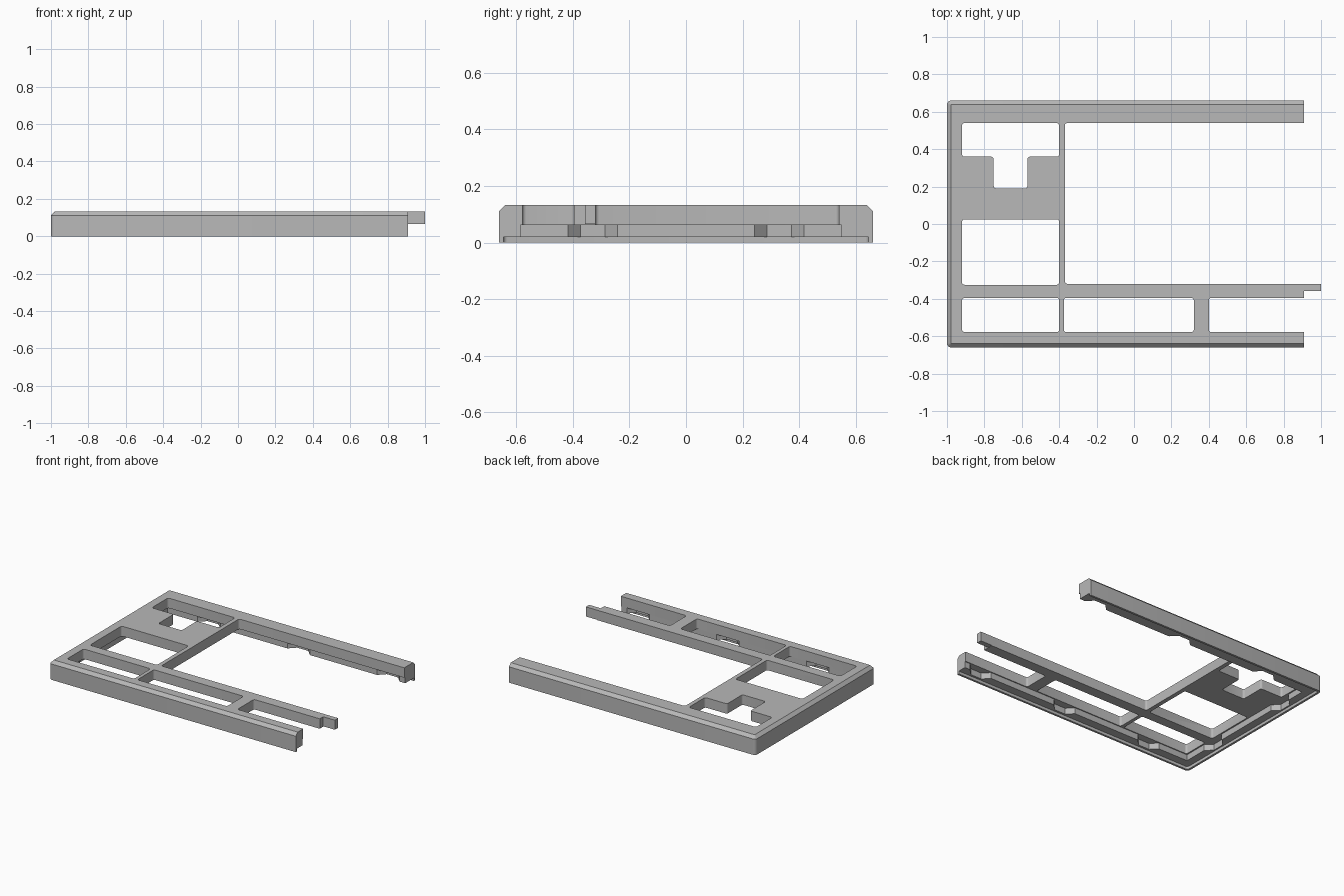
import bpy, bmesh

cube = bpy.data.objects.get("Cube")
if cube:
    bpy.data.objects.remove(cube, do_unlink=True)

grey = bpy.data.materials.new("matte grey")
grey.use_nodes = True
grey.diffuse_color = (0.48, 0.48, 0.48, 1)
grey.node_tree.nodes["Principled BSDF"].inputs["Base Color"].default_value = (0.48, 0.48, 0.48, 1)

H = 0.132       # frame height
DECK = 0.0625   # underside of the deck
LIP = 0.02      # height of the thin outer lip
END = 0.91      # open end of the frame
FAR = 1.2       # beyond the open end


def prism(name, pts, z0, z1, radius=0.0, chamfer=0.0):
    """Extrude an outline upwards, round its upright edges, chamfer its top."""
    bm = bmesh.new()
    base = bm.faces.new([bm.verts.new((x, y, z0)) for x, y in pts])
    top = bmesh.ops.extrude_face_region(bm, geom=[base])["geom"]
    for v in top:
        if isinstance(v, bmesh.types.BMVert):
            v.co.z = z1
    bmesh.ops.recalc_face_normals(bm, faces=bm.faces[:])
    if radius:
        upright = [e for e in bm.edges if abs(e.verts[0].co.z - e.verts[1].co.z) > 1e-5]
        bmesh.ops.bevel(bm, geom=upright, offset=radius, segments=4, profile=0.5, affect='EDGES')
    if chamfer:
        rim = [e for e in bm.edges if all(abs(v.co.z - z1) < 1e-6 for v in e.verts)]
        bmesh.ops.bevel(bm, geom=rim, offset=chamfer, segments=1, affect='EDGES')
    bmesh.ops.recalc_face_normals(bm, faces=bm.faces[:])
    me = bpy.data.meshes.new(name)
    bm.to_mesh(me)
    bm.free()
    me.materials.append(grey)
    ob = bpy.data.objects.new(name, me)
    bpy.context.collection.objects.link(ob)
    return ob


def rect(x0, x1, y0, y1):
    return [(x0, y0), (x1, y0), (x1, y1), (x0, y1)]


def cut(target, cutter):
    """Subtract a cutter and throw it away."""
    cutter.hide_render = True
    mod = target.modifiers.new("cut", 'BOOLEAN')
    mod.operation = 'DIFFERENCE'
    mod.solver = 'EXACT'
    mod.object = cutter
    bpy.context.view_layer.objects.active = target
    bpy.ops.object.modifier_apply(modifier=mod.name)
    bpy.data.objects.remove(cutter, do_unlink=True)


def notch(c, edge, depth, sign):
    """Sloped recess along one wall: (position along wall, distance across)."""
    return [(c - sign * 0.0875, edge), (c - sign * 0.043, edge + depth),
            (c + sign * 0.043, edge + depth), (c + sign * 0.0875, edge)]


# Outer block with rounded corners and chamfered top
frame = prism("case_frame", rect(-1, FAR, -0.66, 0.66), 0, H, 0.022, 0.021)

# Shallow seat inside the thin lip
cut(frame, prism("seat_cutter", rect(-0.985, FAR + 0.2, -0.645, 0.645), -0.1, LIP, 0.015))

# Deeper underside pocket with recesses along three walls
front, back, side = -0.585, 0.55, -0.93
xs = (-0.61, 0.085, 0.78)
outline = [(side, front)]
for c in xs:
    outline += notch(c, front, -0.045, 1)
outline += [(FAR + 0.2, front), (FAR + 0.2, back)]
for c in reversed(xs):
    outline += notch(c, back, 0.045, -1)
outline.append((side, back))
for c in (0.33, -0.33):
    outline += [(x, y) for y, x in notch(c, side, -0.045, -1)]
cut(frame, prism("pocket_cutter", outline, -0.1, DECK))

# Openings through the deck
openings = [
    [(-0.92, 0.36), (-0.75, 0.36), (-0.75, 0.19), (-0.57, 0.19),
     (-0.57, 0.36), (-0.40, 0.36), (-0.40, 0.54), (-0.92, 0.54)],
    rect(-0.92, -0.40, -0.325, 0.025),
    rect(-0.92, -0.40, -0.578, -0.395),
    rect(-0.375, 0.32, -0.578, -0.395),
    rect(0.40, FAR + 0.2, -0.578, -0.395),
    rect(-0.37, FAR + 0.2, -0.32, 0.54),
]
for pts in openings:
    cut(frame, prism("opening_cutter", pts, -0.1, 0.3, 0.014))

# Trim the open end square
cut(frame, prism("end_cutter", rect(END, FAR + 0.4, -1, 1), -0.2, 0.4))

# Joining tab on the end of the inner bar
tab = prism("joining_tab", rect(END, 1.0, -0.357, -0.32), 0.065, H)

for ob in (frame, tab):
    bpy.ops.object.select_all(action='DESELECT')
    ob.select_set(True)
    bpy.context.view_layer.objects.active = ob
    bpy.ops.object.shade_smooth_by_angle(angle=0.5)
